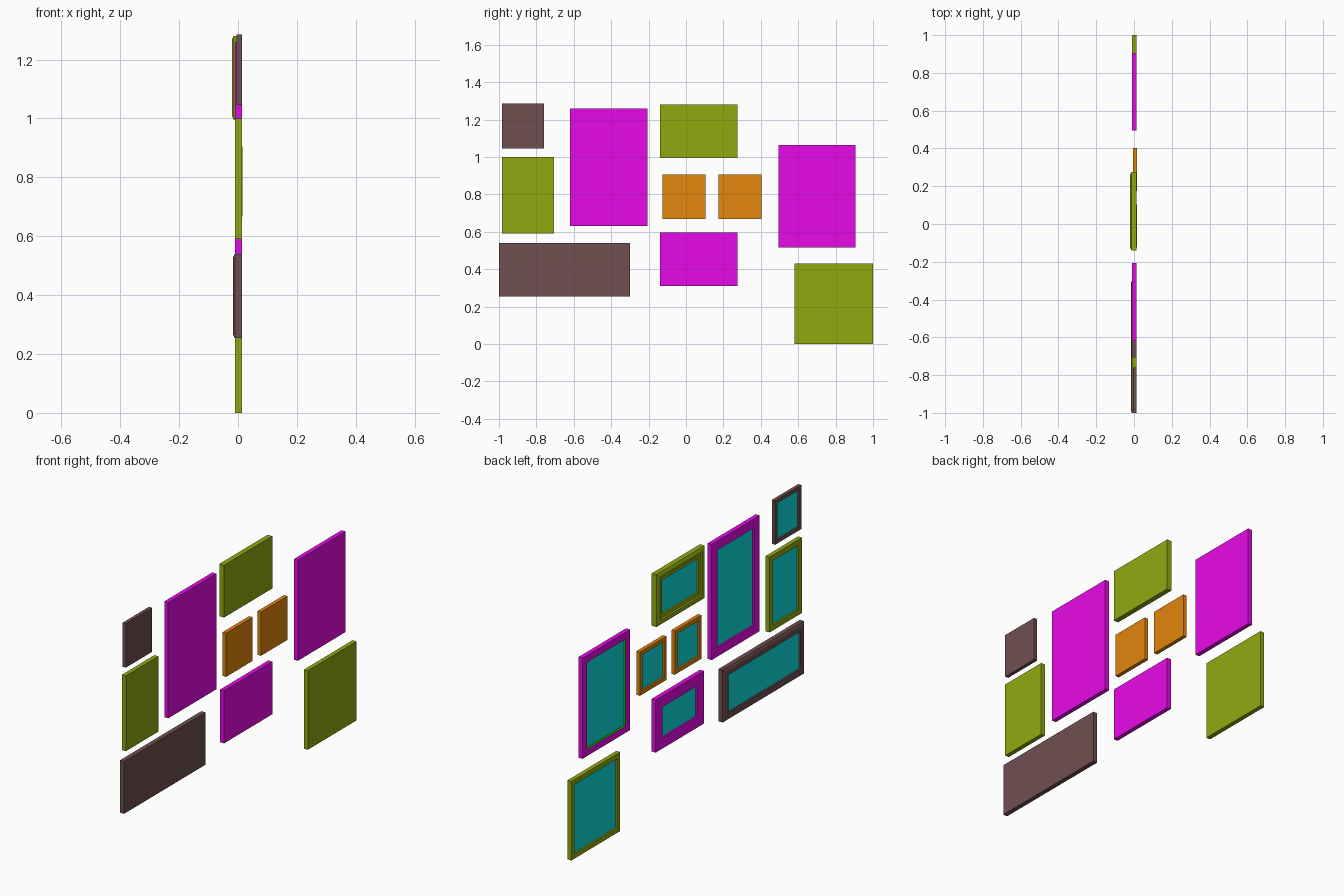
import bpy
import bmesh

if "Cube" in bpy.data.objects:
    bpy.data.objects.remove(bpy.data.objects["Cube"], do_unlink=True)


def make_material(name, rgb):
    mat = bpy.data.materials.new(name)
    mat.use_nodes = True
    colour = (*rgb, 1)
    mat.diffuse_color = colour
    mat.node_tree.nodes["Principled BSDF"].inputs["Base Color"].default_value = colour
    return mat


magenta = make_material("magenta", (0.8, 0.003, 0.8))
olive = make_material("olive", (0.28, 0.4, 0.005))
orange = make_material("orange", (0.77, 0.24, 0.004))
brown = make_material("brown", (0.16, 0.08, 0.08))
teal = make_material("teal", (0.004, 0.75, 0.75))
green = make_material("green", (0.004, 0.7, 0.004))


def picture_frame(name, mat, y, z, front, border, back=0.014,
                  chamfer=0.0, step=False, mat_edge=None):
    """Sweep rectangular rings (inset, x) from the back edge to the sunken picture."""
    rings = [(0, back)]
    if chamfer:
        rings += [(0, front + chamfer / 2), (chamfer, front)]
    else:
        rings += [(0, front)]
    if step:
        rings += [(border * 0.55, front), (border * 0.6, front + 0.008)]
    rings += [(border, rings[-1][1])]
    lip = len(rings) - 1
    sunk = rings[-1][1] + 0.009
    rings += [(border, sunk)]
    if mat_edge:
        rings += [(border + 0.006, sunk)]

    bm = bmesh.new()
    loops = []
    for inset, x in rings:
        y0, y1 = y[0] + inset, y[1] - inset
        z0, z1 = z[0] + inset, z[1] - inset
        loops.append([bm.verts.new((x, a, b))
                      for a, b in ((y0, z0), (y1, z0), (y1, z1), (y0, z1))])
    for i, (a, b) in enumerate(zip(loops, loops[1:])):
        for k in range(4):
            n = (k + 1) % 4
            face = bm.faces.new((a[k], a[n], b[n], b[k]))
            if mat_edge and i >= lip:
                face.material_index = 2
    bm.faces.new(loops[0])
    bm.faces.new(loops[-1]).material_index = 1
    bmesh.ops.recalc_face_normals(bm, faces=bm.faces[:])

    mesh = bpy.data.meshes.new(name)
    bm.to_mesh(mesh)
    bm.free()
    for m in (mat, teal, mat_edge or mat):
        mesh.materials.append(m)
    obj = bpy.data.objects.new(name, mesh)
    bpy.context.collection.objects.link(obj)


# Brown frames
picture_frame("small_brown_frame", brown, (-0.985, -0.76), (1.045, 1.285), -0.005, 0.02)
picture_frame("wide_brown_frame", brown, (-1, -0.3), (0.255, 0.54), -0.017, 0.04,
              chamfer=0.012)

# Olive frames
picture_frame("upright_olive_frame", olive, (-0.985, -0.705), (0.59, 1.0), -0.01, 0.03)
picture_frame("stepped_olive_frame", olive, (-0.14, 0.275), (0.995, 1.28), -0.02, 0.05,
              chamfer=0.012, step=True)
picture_frame("low_olive_frame", olive, (0.58, 1), (0, 0.43), -0.01, 0.027)

# Orange pair
for side, y0 in (("first", -0.125), ("second", 0.175)):
    picture_frame(side + "_orange_frame", orange, (y0, y0 + 0.228), (0.667, 0.905),
                  -0.005, 0.022, back=0.016)

# Magenta frames
picture_frame("tall_magenta_frame", magenta, (-0.62, -0.207), (0.63, 1.26), -0.01, 0.05)
picture_frame("small_magenta_frame", magenta, (-0.14, 0.275), (0.31, 0.597), -0.01, 0.06)
picture_frame("matted_magenta_frame", magenta, (0.495, 0.905), (0.517, 1.065), -0.01,
              0.038, mat_edge=green)
